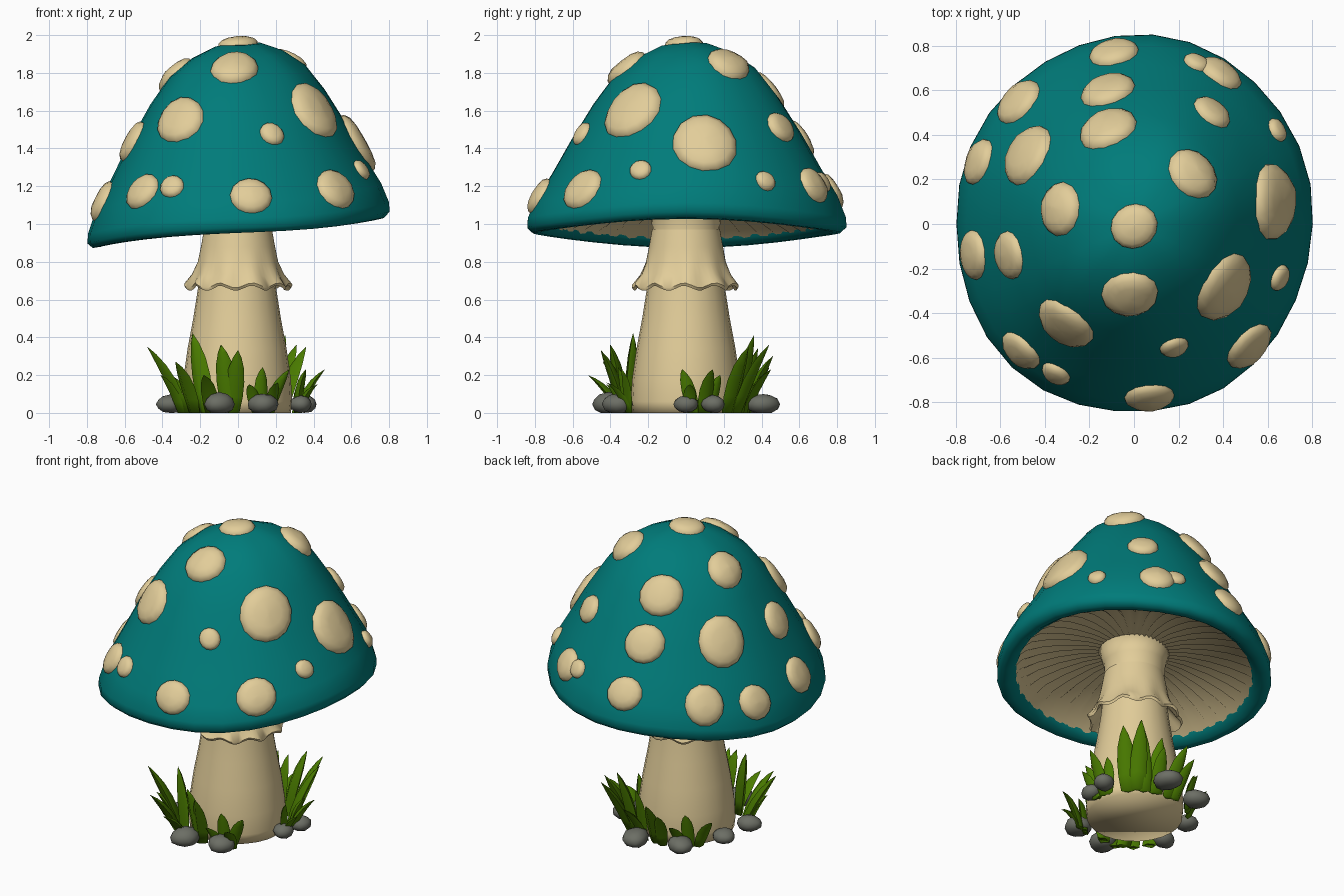
import bpy, bmesh, math, random
from math import sin, cos, pi, tau, radians
from mathutils import Vector
from mathutils.bvhtree import BVHTree

random.seed(4)


def material(name, rgb):
    m = bpy.data.materials.new(name)
    m.diffuse_color = (*rgb, 1)
    return m


TEAL = material("teal", (0.0, 0.2, 0.195))
CREAM = material("cream", (0.76, 0.61, 0.32))
GREEN = material("grass green", (0.07, 0.205, 0.0))
GREY = material("stone grey", (0.15, 0.157, 0.13))


def finish(bm, name, mat, angle=None):
    bmesh.ops.recalc_face_normals(bm, faces=bm.faces)
    me = bpy.data.meshes.new(name)
    bm.to_mesh(me)
    bm.free()
    me.materials.append(mat)
    ob = bpy.data.objects.new(name, me)
    bpy.context.collection.objects.link(ob)
    me.shade_smooth()
    if angle:
        me.set_sharp_from_angle(angle=radians(angle))
    return ob


def loft(bm, rings, start=False, end=False):
    """Skin closed rings of points; optionally fill the first and last."""
    vs = [[bm.verts.new(p) for p in r] for r in rings]
    for a, b in zip(vs, vs[1:]):
        for i in range(len(a)):
            j = (i + 1) % len(a)
            bm.faces.new((a[i], a[j], b[j], b[i]))
    if start:
        bm.faces.new(vs[0])
    if end:
        bm.faces.new(vs[-1])


def lobe(t, deg, power):
    return max(0, cos(t - radians(deg))) ** power


def cap_point(k, z, t, lump=1):
    """Oval cap, tilted up toward +x, with a wavy rim and soft bulges on its slopes."""
    w = 1 + 0.006 * k * sin(5 * t + 0.6) + 0.018 * k * max(0, sin(2 * t))
    slope = lump * 5 * k * k * max(0, 1.04 - k)
    bulge = 0.05 * lobe(t, 45, 4) + 0.042 * lobe(t, 212, 2) - 0.055 * lobe(t, -60, 2)
    return Vector((0.803 * k * w * cos(t), 0.85 * k * w * sin(t),
                   z + 0.07 * k * cos(t) + 0.015 * k ** 4 * cos(3 * t)
                   + bulge * slope + 0.008 * slope * sin(7 * t)))


# Cap with rolled rim
profile = [(0.03, 1.957), (0.15, 1.947), (0.3, 1.89), (0.45, 1.795), (0.58, 1.65),
           (0.72, 1.46), (0.84, 1.28), (0.94, 1.14), (0.993, 1.03), (0.995, 0.98),
           (0.96, 0.953), (0.91, 0.953), (0.86, 0.985), (0.84, 1.03)]
bm = bmesh.new()
loft(bm, [[cap_point(k, z, tau * i / 30, z > 1.05) for i in range(30)] for k, z in profile], start=True)
bmesh.ops.recalc_face_normals(bm, faces=bm.faces)
tree = BVHTree.FromBMesh(bm)
finish(bm, "cap", TEAL)

# Gills: folded shallow dome under the cap
N = 88
bm = bmesh.new()
loft(bm, [[cap_point(k, z + (d if i % 2 else -d), tau * i / N, 0) for i in range(N)]
          for k, z, d in [(0.87, 0.98, 0), (0.82, 1.012, 0.012), (0.7, 1.065, 0.02), (0.55, 1.105, 0.02),
                          (0.38, 1.128, 0.014), (0.18, 1.13, 0.004)]])
finish(bm, "gills", CREAM)

# Spots: domes draped over the cap, given as x, y, radius
spots = [(0, -0.01, 0.105), (-0.34, 0.07, 0.125), (0.27, 0.23, 0.125), (-0.02, -0.32, 0.13),
         (-0.12, 0.43, 0.135), (-0.12, 0.6, 0.125), (-0.09, 0.77, 0.11), (-0.48, 0.31, 0.155),
         (-0.52, 0.55, 0.125), (-0.7, 0.28, 0.11), (-0.72, -0.14, 0.115), (-0.56, -0.14, 0.115),
         (-0.31, -0.45, 0.143), (-0.51, -0.57, 0.105), (-0.35, -0.67, 0.068), (0.07, -0.78, 0.11),
         (0.18, -0.55, 0.067), (0.41, -0.29, 0.172), (0.52, -0.55, 0.122), (0.65, -0.24, 0.06),
         (0.63, 0.1, 0.175), (0.64, 0.42, 0.057), (0.35, 0.5, 0.092), (0.39, 0.68, 0.105),
         (0.28, 0.72, 0.06)]
bm = bmesh.new()
for x, y, r in spots:
    c = tree.ray_cast(Vector((x, y, 3)), Vector((0, 0, -1)))[0]
    # averaged normal around the spot centre
    n = sum((tree.find_nearest(c + Vector((a, b, 0)) * r * 0.5)[1]
             for a, b in [(0, 0), (1, 0), (-1, 0), (0, 1), (0, -1)]), Vector()).normalized()
    u = n.cross(Vector((0.3, 1, 0.1))).normalized()
    v = n.cross(u)
    h = 0.024 + 0.13 * r
    rings = []
    for f, e in [(1.0, -0.01), (0.97, 0.3 * h), (0.8, 0.72 * h), (0.5, 0.93 * h), (0.08, h)]:
        ring = []
        for i in range(14):
            a = tau * i / 14
            rr = r * f * (1 + 0.04 * sin(2 * a + 9 * x))
            p = c + u * rr * cos(a) + v * rr * sin(a)
            ring.append(tree.find_nearest(p)[0] + n * e)
        rings.append(ring)
    loft(bm, rings, end=True)
finish(bm, "spots", CREAM)

# Stem
bm = bmesh.new()
loft(bm, [[(r * cos(tau * i / 24) - 0.005, r * sin(tau * i / 24), z) for i in range(24)]
          for z, r in [(0, 0.285), (0.06, 0.292), (0.18, 0.285), (0.34, 0.262), (0.5, 0.232),
                       (0.66, 0.207), (0.82, 0.188), (0.95, 0.178), (1.05, 0.185), (1.14, 0.215)]],
     start=True, end=True)
finish(bm, "stem", CREAM)

# Skirt: ragged flared ring with a folded-back inside
bm = bmesh.new()
rings = []
for z, r, w in [(0.97, 0.18, 0), (0.88, 0.196, 0), (0.8, 0.212, 0.1), (0.73, 0.24, 0.5),
                (0.675, 0.277, 1), (0.66, 0.268, 1), (0.71, 0.23, 0.5), (0.76, 0.195, 0)]:
    ring = []
    for i in range(60):
        t = tau * i / 60
        s = sin(10 * t + 0.5) + 0.4 * sin(3 * t)
        rr = r + 0.012 * w * s
        ring.append((rr * cos(t), rr * sin(t), z + 0.013 * w * sin(10 * t + 2)))
    rings.append(ring)
loft(bm, rings)
finish(bm, "skirt", CREAM, 60)


# Grass: thick curved tapering blades given as base x, y, tip x, y, z, half width
def blade(bm, bx, by, tx, ty, tz, w):
    out = Vector((bx, by, 0)).normalized()
    side = Vector((-out.y, out.x, 0))
    base, tip = Vector((bx, by, 0)), Vector((tx, ty, tz))
    mid = base.lerp(tip, 0.5) - out * 0.02 + Vector((0, 0, 0.05))
    rings = []
    for s, k in [(0, 0.75), (0.2, 0.97), (0.42, 1), (0.65, 0.82), (0.85, 0.45), (1, 0.03)]:
        p = base * (1 - s) ** 2 + mid * 2 * s * (1 - s) + tip * s * s
        rings.append([p + side * w * k, p + out * 0.75 * w * k, p - side * w * k, p - out * 0.5 * w * k])
    loft(bm, rings, start=True, end=True)


clumps = {
    "front_left_grass": [(-0.28, -0.2, -0.48, -0.25, 0.35, 0.052), (-0.17, -0.3, -0.24, -0.28, 0.42, 0.055),
                         (-0.04, -0.33, -0.09, -0.4, 0.36, 0.055), (-0.03, -0.32, 0.0, -0.45, 0.33, 0.05),
                         (-0.23, -0.28, -0.33, -0.44, 0.27, 0.048), (-0.3, -0.2, -0.41, -0.26, 0.2, 0.04),
                         (-0.14, -0.34, -0.18, -0.52, 0.2, 0.045)],
    "front_grass": [(0.12, -0.31, 0.13, -0.36, 0.24, 0.038), (0.16, -0.3, 0.27, -0.34, 0.23, 0.038),
                    (0.1, -0.33, 0.06, -0.42, 0.15, 0.035), (0.17, -0.3, 0.21, -0.42, 0.16, 0.035)],
    "right_grass": [(0.31, 0.04, 0.36, -0.02, 0.23, 0.038), (0.31, 0.09, 0.46, 0.14, 0.23, 0.038),
                    (0.32, 0.02, 0.42, 0.02, 0.15, 0.035), (0.3, 0.12, 0.36, 0.18, 0.2, 0.038)],
    "back_right_grass": [(0.23, 0.22, 0.36, 0.33, 0.35, 0.055), (0.16, 0.28, 0.25, 0.36, 0.41, 0.055),
                         (0.2, 0.27, 0.31, 0.44, 0.36, 0.05), (0.08, 0.31, 0.14, 0.45, 0.23, 0.045),
                         (0.0, 0.31, -0.03, 0.46, 0.3, 0.048), (-0.05, 0.32, -0.1, 0.44, 0.24, 0.042),
                         (0.1, 0.3, 0.1, 0.38, 0.34, 0.048)],
    "back_left_grass": [(-0.2, 0.25, -0.21, 0.31, 0.23, 0.038), (-0.24, 0.21, -0.36, 0.25, 0.2, 0.038),
                        (-0.17, 0.28, -0.16, 0.4, 0.17, 0.035)],
}
for name, blades in clumps.items():
    bm = bmesh.new()
    for b in blades:
        blade(bm, *b)
    finish(bm, name, GREEN, 85)

# Stones: squashed, slightly irregular rounded balls with flat bases
bm = bmesh.new()
for x, y, r in [(0.33, 0.0, 0.065), (0.35, 0.14, 0.068), (0.13, -0.36, 0.082), (-0.1, -0.41, 0.088),
                (-0.36, -0.15, 0.072), (-0.34, 0.09, 0.068), (-0.2, 0.34, 0.078), (0.08, 0.41, 0.085)]:
    ball = bmesh.ops.create_icosphere(bm, subdivisions=2, radius=1)["verts"]
    a = random.random() * tau
    for v in ball:
        k = r * (1.03 + 0.05 * sin(3 * v.co.x + a) + 0.05 * sin(4 * v.co.y + 2 * a))
        px, py = v.co.x * k * 1.03, v.co.y * k * 0.9
        v.co = (x + px * cos(a) - py * sin(a), y + px * sin(a) + py * cos(a),
                max(0, 0.046 + v.co.z * 0.66 * k))
finish(bm, "stones", GREY, 60)
